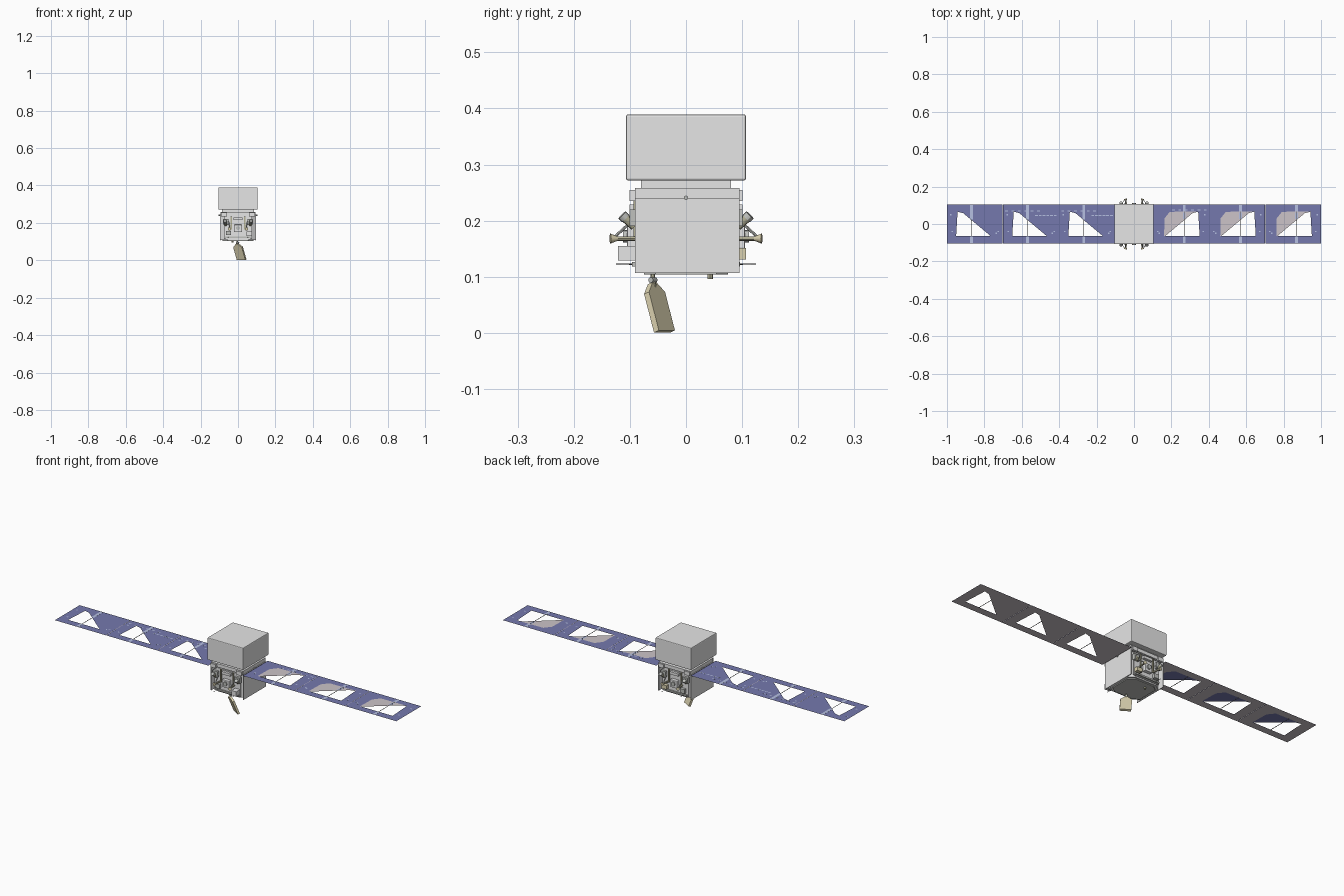
import bpy, bmesh
from mathutils import Vector, Matrix

if "Cube" in bpy.data.objects:
    bpy.data.objects.remove(bpy.data.objects["Cube"])


def material(name, rgb):
    m = bpy.data.materials.new(name)
    m.use_nodes = True
    linear = [(c / 255) ** 2.2 for c in rgb] + [1]
    m.diffuse_color = linear
    m.node_tree.nodes["Principled BSDF"].inputs["Base Color"].default_value = linear
    return m


GREY = material("light grey", (229, 229, 229))
MID = material("mid grey", (190, 192, 188))
DARK = material("dark grey", (85, 85, 85))
BLUE = material("cell blue", (116, 120, 172))
PALE = material("pale blue", (180, 190, 225))
BACK = material("panel backing", (203, 194, 199))
TAN = material("tan foil", (217, 208, 174))
OLIVE = material("olive metal", (178, 175, 148))


def finish(name, bm, mat, bevel=0, smooth=False):
    bmesh.ops.recalc_face_normals(bm, faces=bm.faces)
    mesh = bpy.data.meshes.new(name)
    bm.to_mesh(mesh)
    bm.free()
    mesh.materials.append(mat)
    ob = bpy.data.objects.new(name, mesh)
    bpy.context.collection.objects.link(ob)
    if bevel:
        mod = ob.modifiers.new("bevel", "BEVEL")
        mod.width, mod.segments = bevel, 2
    if smooth:
        bpy.ops.object.select_all(action="DESELECT")
        ob.select_set(True)
        bpy.context.view_layer.objects.active = ob
        bpy.ops.object.shade_smooth_by_angle()


def box(name, centre, size, mat, bevel=0):
    bm = bmesh.new()
    bmesh.ops.create_cube(bm, size=1, matrix=Matrix.Translation(centre) @ Matrix.Diagonal((*size, 1)))
    finish(name, bm, mat, bevel)


def tube(name, a, b, r, mat, r2=None, sides=12):
    a, b = Vector(a), Vector(b)
    d = b - a
    turn = d.to_track_quat("Z", "Y").to_matrix().to_4x4()
    bm = bmesh.new()
    bmesh.ops.create_cone(bm, cap_ends=True, segments=sides, radius1=r,
                          radius2=r if r2 is None else r2, depth=d.length,
                          matrix=Matrix.Translation((a + b) / 2) @ turn)
    finish(name, bm, mat, smooth=True)


def bridge(bm, ring_a, ring_b):
    for i in range(len(ring_a)):
        j = (i + 1) % len(ring_a)
        bm.faces.new((ring_a[i], ring_a[j], ring_b[j], ring_b[i]))


def prism(name, outline, z0, z1, mat):
    bm = bmesh.new()
    rings = [[bm.verts.new((x, y, z)) for x, y in outline] for z in (z0, z1)]
    for ring in rings:
        bm.faces.new(ring)
    bridge(bm, *rings)
    finish(name, bm, mat)


def octagon(x, y, cut_x, cut_y):
    return [(cut_x, -y), (x, -cut_y), (x, cut_y), (cut_x, y),
            (-cut_x, y), (-x, cut_y), (-x, -cut_y), (-cut_x, -y)]


def holed_sheet(name, centre, side, z, hole, mat):
    bm = bmesh.new()
    frame = [(-.149, -.103), (-.149, .03), (-.149, .103), (.149, .103), (.149, -.103)]
    bridge(bm, *[[bm.verts.new((centre + side * x, y, z)) for x, y in ring] for ring in (frame, hole)])
    finish(name, bm, mat)


# Main body: upper housing, neck, deck, core and side radiators
box("upper_housing", (0, 0, .3305), (.21, .214, .118), GREY, .004)
box("neck", (0, 0, .264), (.17, .16, .018), GREY)
box("deck", (0, .002, .249), (.188, .186, .018), GREY)
prism("core", octagon(.093, .083, .06, .06), .108, .242, GREY)
for s, side in ((1, "left"), (-1, "right")):
    box(side + "_radiator", (s * .095, .002, .1735), (.004, .186, .133), GREY)
    tube(side + "_wing_axle", (s * .09, 0, .2405), (s * .104, 0, .2405), .004, MID)

# Solar wings: blue cell sheet over a grey backing sheet, each with a cutout
WIDE = [(-.09, -.065), (-.088, .03), (-.06, .065), (.092, .068), (.1, -.065)]
SLANT = [(-.085, -.065), (-.012, -.004), (.062, .058), (.093, .066), (.1, -.065)]
TOP = .241
FILM = .0003
for s, side in ((1, "left"), (-1, "right")):
    for n in range(3):
        mid = s * (.251 + .3 * n)
        tag = f"{side}_panel_{n + 1}"
        holed_sheet(tag + "_cells", mid, s, TOP, WIDE if s > 0 else SLANT, BLUE)
        holed_sheet(tag + "_backing", mid, s, TOP - .0012, SLANT if s > 0 else WIDE, BACK)
        bar = mid + s * .018
        low = .067 if s > 0 else .024
        for y0, y1 in ((low, .102), (-.102, -.066)):
            box(tag + "_pale_strip", (bar, (y0 + y1) / 2, TOP + FILM), (.015, y1 - y0, FILM), PALE)
        if s > 0:
            box(tag + "_inner_strip", (bar, .044, TOP - .0008), (.015, .036, FILM), PALE)
        box(tag + "_wire", (bar, 0, TOP - .0006), (.003, .19, .0006), DARK)
        # Pale cell marks, denser on the sheets near the body
        rows = (.07, .045) if s < 0 and n < 2 else (.075,) if n == 0 else ()
        for y in rows:
            for k in range(6):
                x = .13 - k * .034 if y > .05 else -.03 - k * .02
                box(tag + "_cell_mark", (mid + s * x, y, TOP + FILM), (.015, .006, FILM), PALE)
        for x, y in ((-.125, -.04), (-.115, -.05), (.12, -.04), (.128, .05)):
            box(tag + "_cell_dot", (mid + s * x, y, TOP + FILM), (.008, .007, FILM), PALE)

# Equipment on the front and back faces
for f, face in ((-1, "front"), (1, "back")):
    box(face + "_equipment_plate", (0, f * .085, .175), (.15, .006, .12), GREY)
    box(face + "_centre_unit", (0, f * .095, .17), (.042, .02, .04), GREY, .002)
    tube(face + "_centre_lens", (0, f * .103, .172), (0, f * .112, .172), .011, MID)
    box(face + "_top_unit", (0, f * .093, .222), (.05, .016, .014), GREY)
    box(face + "_lower_rail", (0, f * .091, .122), (.14, .01, .008), MID)
    for s in (-1, 1):
        # Corner bracket and cable run
        box(face + "_corner_bracket", (s * .075, f * .095, .245), (.03, .012, .02), GREY)
        box(face + "_cable_duct", (s * .036, f * .09, .2), (.006, .008, .07), OLIVE)
        # Thruster arm with a nozzle
        tube(face + "_thruster_arm", (s * .04, f * .085, .168), (s * .044, f * .128, .168), .004, OLIVE)
        tube(face + "_thruster_nozzle", (s * .044, f * .122, .168), (s * .046, f * .135, .168), .004, TAN, .009)
        tube(face + "_thruster_strut", (s * .05, f * .09, .205), (s * .044, f * .126, .172), .0025, MID)
        # Angled sensor barrel
        box(face + "_sensor_base", (s * .065, f * .093, .205), (.03, .016, .03), MID)
        tube(face + "_sensor_barrel", (s * .065, f * .092, .19), (s * .068, f * .11, .206), .008, OLIVE)
        tube(face + "_sensor_cap", (s * .068, f * .108, .204), (s * .069, f * .114, .21), .009, MID)
        # Tip of the whip near the bottom edge
        tube(face + "_whip", (s * .05, f * .088, .122), (s * .055, f * .125, .123), .001, DARK, sides=6)

# Instrument boxes that differ between the two faces
box("front_instrument_box", (.06, -.105, .142), (.028, .032, .026), GREY)
box("front_small_box", (-.05, -.095, .145), (.026, .018, .022), MID)
box("back_tan_box", (.055, .097, .141), (.03, .02, .02), TAN)
box("back_small_box", (-.05, .094, .145), (.026, .018, .022), MID)

# Underside plate, sensor and flap stem
prism("base_plate", octagon(.082, .075, .054, .054), .104, .109, MID)
tube("base_sensor", (-.03, .043, .106), (-.03, .043, .096), .005, OLIVE)
tube("flap_stem", (-.004, -.06, .106), (-.002, -.056, .08), .004, OLIVE)
tube("flap_joint", (-.008, -.055, .094), (.004, -.063, .094), .005, MID)

# Flap: a slanted slab with a pointed top
axis = Vector((.02, .018, -.07))
across = Vector((.85, -.53, 0)).normalized()
thick = axis.cross(across).normalized() * .0055
top = Vector((0, -.056, .071))
outline = [(-.027, 0), (-.006, -.25), (.006, -.25), (.027, 0), (.027, .98), (-.027, .98)]
bm = bmesh.new()
rings = [[bm.verts.new(top + across * w + axis * t + thick * k) for w, t in outline] for k in (-1, 1)]
for ring in rings:
    bm.faces.new(ring)
bridge(bm, *rings)
finish("hanging_flap", bm, TAN)
